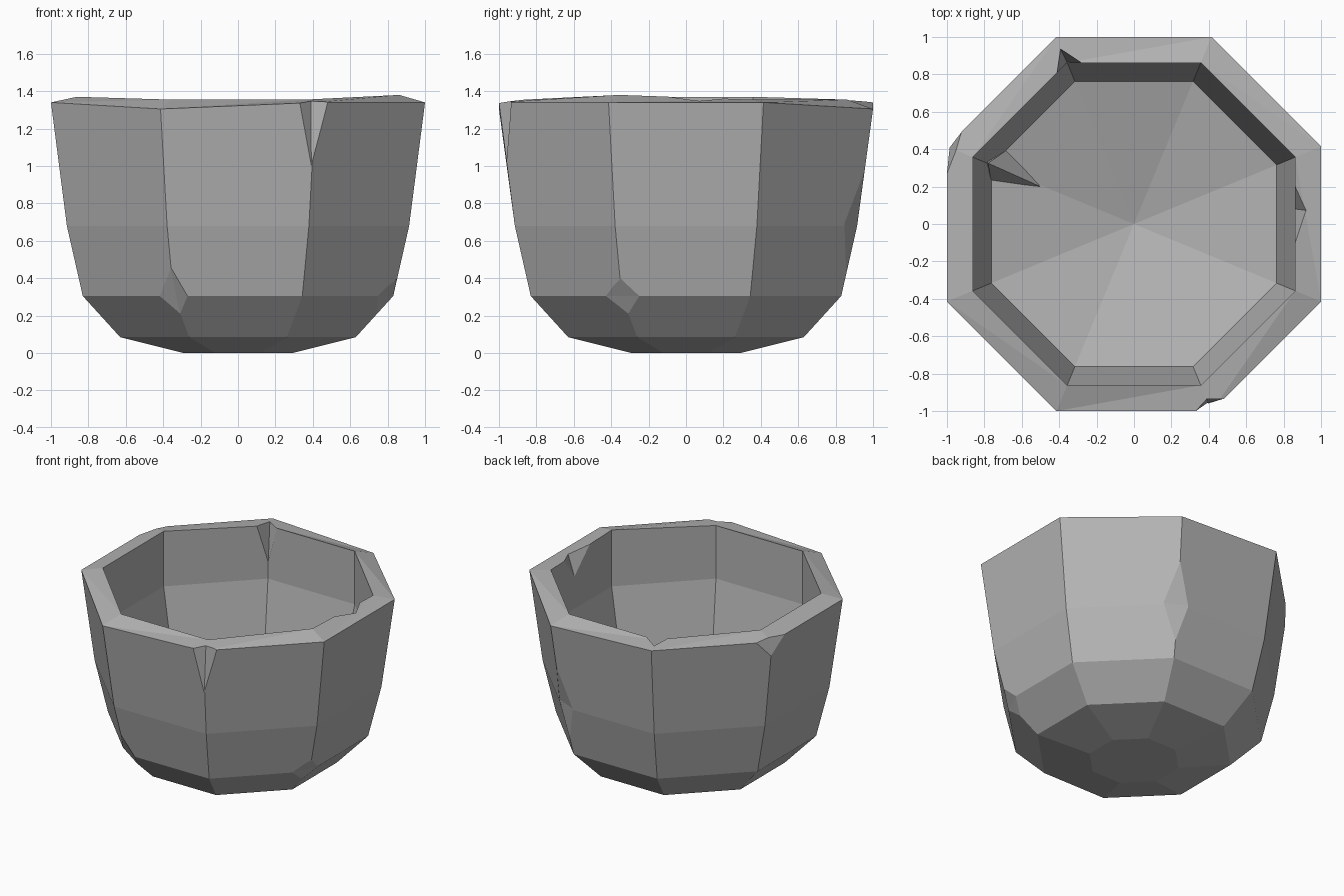
import bpy, bmesh
from math import cos, sin, pi

cube = bpy.data.objects.get("Cube")
if cube:
    bpy.data.objects.remove(cube, do_unlink=True)

stone = bpy.data.materials.new("grey_stone")
stone.use_nodes = True
colour = (0.45, 0.45, 0.45, 1)
stone.diffuse_color = colour
stone.node_tree.nodes["Principled BSDF"].inputs["Base Color"].default_value = colour


def make_object(name, bm):
    bmesh.ops.recalc_face_normals(bm, faces=bm.faces)
    mesh = bpy.data.meshes.new(name)
    bm.to_mesh(mesh)
    bm.free()
    mesh.materials.append(stone)
    obj = bpy.data.objects.new(name, mesh)
    bpy.context.collection.objects.link(obj)
    return obj


def hull(name, points):
    bm = bmesh.new()
    for p in points:
        bm.verts.new(p)
    result = bmesh.ops.convex_hull(bm, input=bm.verts)
    bmesh.ops.delete(bm, geom=result["geom_interior"], context="VERTS")
    return make_object(name, bm)


# Octagonal bowl: (flat-side radius, height) from the foot up, over the rim and down inside
profile = [(0.29, 0), (0.63, 0.085), (0.83, 0.305), (0.915, 0.68), (1, 1.34),
           (0.862, 1.355), (0.862, 0.96), (0.762, 0.47)]
# Uneven rim heights, as (profile ring, corner): offset
uneven = {(4, 1): -0.035, (4, 5): -0.035, (5, 7): 0.025, (5, 4): 0.015, (5, 3): 0.015}

bm = bmesh.new()
rings = []
for i, (r, z) in enumerate(profile):
    ring = []
    for k in range(8):
        a = pi / 8 + k * pi / 4
        R = r / cos(pi / 8)
        ring.append(bm.verts.new((R * cos(a), R * sin(a), z + uneven.get((i, k), 0))))
    rings.append(ring)
for low, high in zip(rings, rings[1:]):
    for k in range(8):
        n = (k + 1) % 8
        quad = (low[k], low[n], high[n], high[k])
        if low is rings[4]:  # rim is not flat, so split it
            bm.faces.new(quad[:3])
            bm.faces.new((quad[0], quad[2], quad[3]))
        else:
            bm.faces.new(quad)
bm.faces.new(rings[0])
# Sunken floor
centre = bm.verts.new((0, 0, 0.25))
for k in range(8):
    bm.faces.new((rings[-1][k], rings[-1][(k + 1) % 8], centre))
bowl = make_object("stone_bowl", bm)

# Chips knocked out of the edges
chips = {
    "front_rim_chip": [(0.33, -1.0, 1.34), (0.48, -0.935, 1.34), (0.39, -0.93, 1.42),
                       (0.392, -0.957, 1.0), (0.45, -1.1, 1.42)],
    "front_foot_chip": [(-0.36, -0.865, 0.46), (-0.42, -0.755, 0.305), (-0.27, -0.83, 0.305),
                        (-0.31, -0.74, 0.205), (-0.4, -0.97, 0.3)],
    "side_foot_chip": [(0.85, -0.35, 0.4), (0.74, -0.44, 0.305), (0.83, -0.25, 0.305),
                       (0.74, -0.31, 0.205), (0.95, -0.4, 0.3)],
    "back_edge_chip": [(0.395, 0.955, 0.98), (0.45, 0.845, 0.69), (0.29, 0.917, 0.69),
                       (0.355, 0.857, 0.42), (0.45, 1.08, 0.69)],
    "back_inner_chip": [(-0.4, 0.95, 1.4), (-0.42, 0.8, 1.4), (-0.27, 0.863, 1.4),
                        (-0.357, 0.865, 1.08), (-0.3, 0.74, 1.42)],
    "left_rim_chip": [(-1.0, 0.27, 1.34), (-0.92, 0.5, 1.34), (-0.95, 0.39, 1.36),
                      (-0.988, 0.41, 1.22), (-1.1, 0.45, 1.42)],
    "right_inner_chip": [(0.862, 0.23, 1.4), (0.94, 0.07, 1.4), (0.862, -0.13, 1.4),
                         (0.862, 0.08, 1.2), (0.8, 0.05, 1.42)],
}
for name, points in chips.items():
    cutter = hull(name, points)
    cutter.hide_render = True
    mod = bowl.modifiers.new(name, "BOOLEAN")
    mod.operation = "DIFFERENCE"
    mod.solver = "EXACT"
    mod.object = cutter
    bpy.context.view_layer.update()
    graph = bpy.context.evaluated_depsgraph_get()
    cut = bpy.data.meshes.new_from_object(bowl.evaluated_get(graph))
    bowl.modifiers.clear()
    bowl.data = cut
    bpy.data.objects.remove(cutter, do_unlink=True)

# Flake left standing in the inner corner
hull("inner_flake", [(-0.765, 0.23, 0.46), (-0.78, 0.325, 0.66), (-0.68, 0.395, 0.46),
                     (-0.5, 0.2, 0.4), (-0.8, 0.35, 0.42)])
